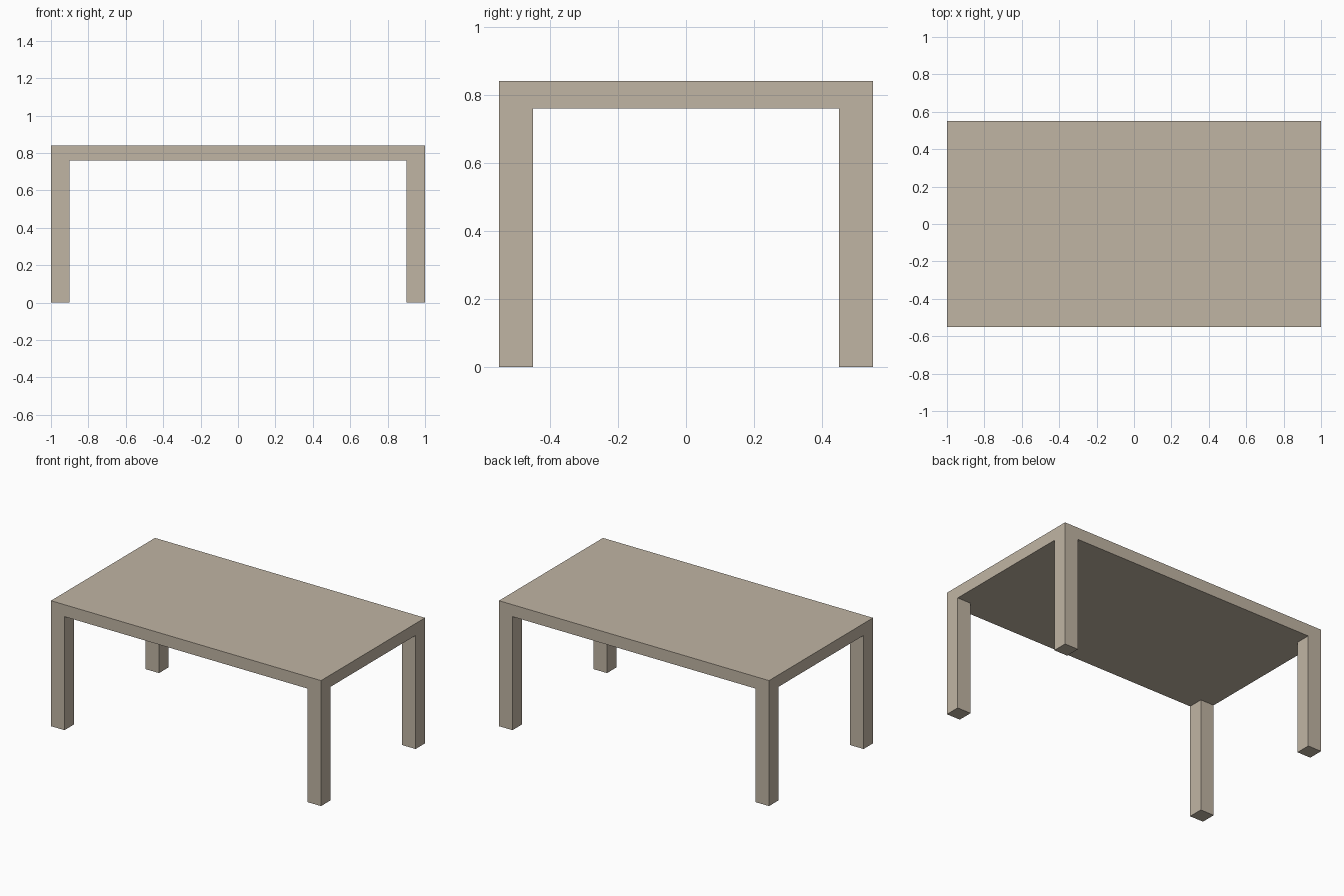
import bpy
import bmesh
from mathutils import Matrix, Vector

if "Cube" in bpy.data.objects:
    bpy.data.objects.remove(bpy.data.objects["Cube"])

LENGTH, WIDTH, HEIGHT = 2.0, 1.1, 0.84
TOP_THICKNESS, LEG = 0.08, 0.10
UNDERSIDE = HEIGHT - TOP_THICKNESS

bm = bmesh.new()

# Table top slab
bmesh.ops.create_cube(
    bm, size=1,
    matrix=Matrix.Translation((0, 0, HEIGHT - TOP_THICKNESS / 2))
    @ Matrix.Diagonal((LENGTH, WIDTH, TOP_THICKNESS, 1)))

# Cuts on the underside that mark out the four corner squares
for axis, size in ((Vector((1, 0, 0)), LENGTH), (Vector((0, 1, 0)), WIDTH)):
    for side in (-1, 1):
        bmesh.ops.bisect_plane(
            bm, geom=bm.verts[:] + bm.edges[:] + bm.faces[:],
            plane_co=axis * side * (size / 2 - LEG), plane_no=axis)

# Legs: the corner squares pulled down to the floor
bm.normal_update()
corners = []
for face in bm.faces:
    c = face.calc_center_median()
    if face.normal.z < -0.9 and abs(c.x) > LENGTH / 2 - LEG and abs(c.y) > WIDTH / 2 - LEG:
        corners.append(face)
for face in bmesh.ops.extrude_discrete_faces(bm, faces=corners)["faces"]:
    bmesh.ops.translate(bm, verts=face.verts, vec=(0, 0, -UNDERSIDE))
bmesh.ops.recalc_face_normals(bm, faces=bm.faces[:])

mesh = bpy.data.meshes.new("table")
bm.to_mesh(mesh)
bm.free()
table = bpy.data.objects.new("table", mesh)
bpy.context.collection.objects.link(table)

# Pale wood colour
wood = bpy.data.materials.new("pale_wood")
wood.diffuse_color = (0.53, 0.46, 0.37, 1)
wood.use_nodes = True
wood.node_tree.nodes["Principled BSDF"].inputs["Base Color"].default_value = wood.diffuse_color
mesh.materials.append(wood)
